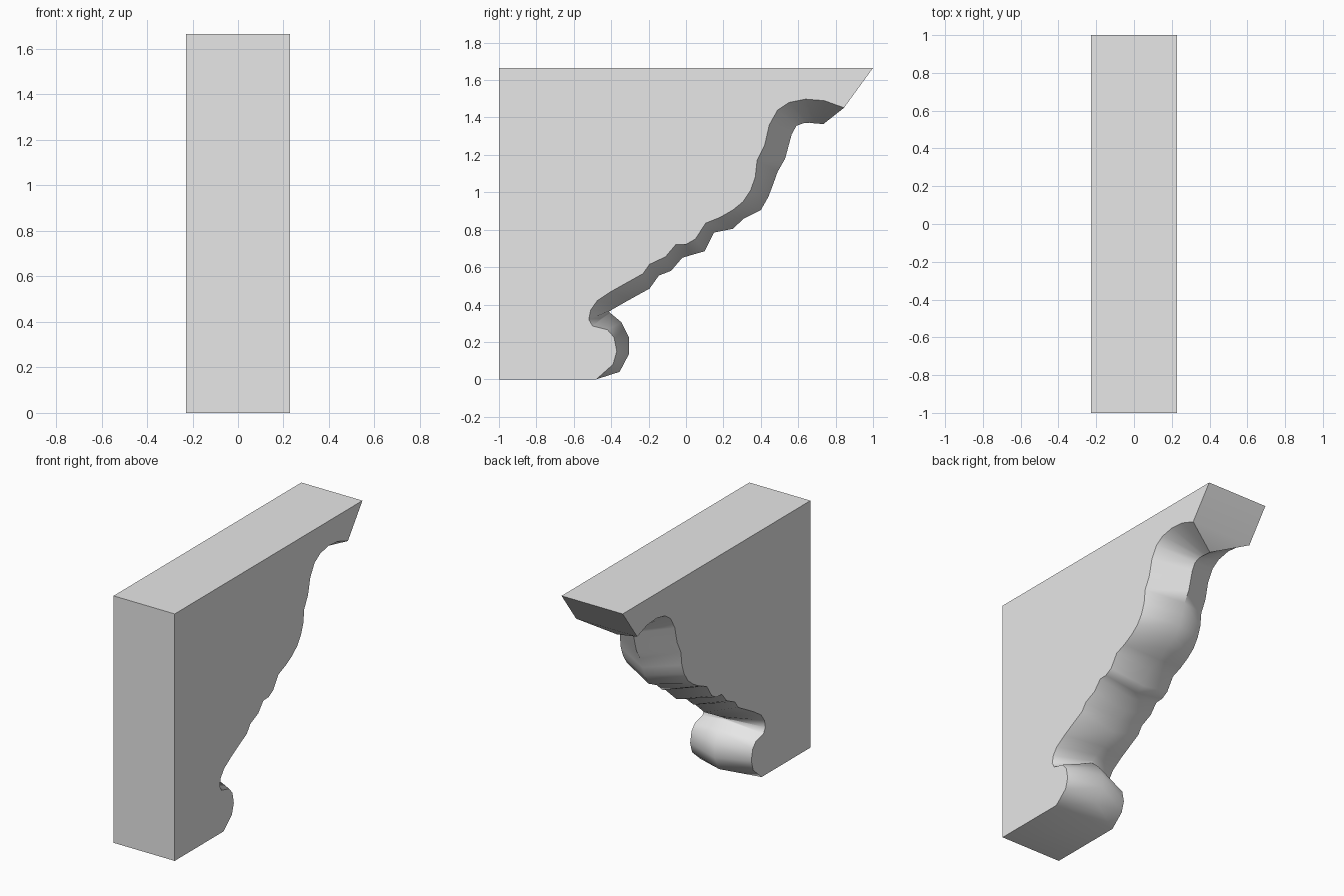
import bpy
import bmesh
from math import radians

default_cube = bpy.data.objects.get("Cube")
if default_cube:
    bpy.data.objects.remove(default_cube, do_unlink=True)

HALF_WIDTH = 0.228
HEIGHT = 1.665

# Carved edge from foot to tip: (side y, side z, ridge y, ridge z)
CARVING = [
    (-.48, 0, -.48, 0), (-.39, .08, -.355, .04),
    (-.37, .15, -.305, .135), (-.385, .225, -.305, .225),
    (-.42, .265, -.345, .305), (-.5, .285, -.405, .355),
    (-.52, .32, -.412, .362), (-.51, .37, -.4, .37),
    (-.475, .42, -.36, .393), (-.4, .47, -.3, .427),
    (-.23, .565, -.195, .485), (-.195, .615, -.145, .555),
    (-.11, .655, -.08, .58), (-.055, .72, -.02, .65),
    (0, .722, .03, .665), (.05, .75, .1, .685),
    (.105, .835, .15, .785), (.18, .865, .25, .805),
    (.25, .905, .31, .86), (.305, .95, .4, .905),
    (.345, 1.01, .44, .975), (.37, 1.08, .465, 1.04),
    (.38, 1.17, .49, 1.11), (.42, 1.25, .53, 1.18),
    (.445, 1.36, .565, 1.31), (.49, 1.44, .59, 1.355),
    (.55, 1.48, .63, 1.37), (.64, 1.498, .66, 1.372),
    (.74, 1.49, .69, 1.368), (.845, 1.452, .735, 1.365),
]


def make_material(name, color):
    material = bpy.data.materials.new(name)
    material.use_nodes = True
    material.diffuse_color = color
    shader = next(n for n in material.node_tree.nodes if n.type == "BSDF_PRINCIPLED")
    shader.inputs["Base Color"].default_value = color
    return material


def add_line(bm, x, points):
    return [bm.verts.new((x, y, z)) for y, z in points]


def add_strip(bm, first, second):
    for i in range(len(first) - 1):
        bm.faces.new((first[i], first[i + 1], second[i + 1], second[i]))


bm = bmesh.new()
side_points = [row[:2] for row in CARVING]
ridge = add_line(bm, 0, [row[2:] for row in CARVING])
outline = [(1, HEIGHT), (-1, HEIGHT), (-1, 0)]

# Flat cheeks, each joined to the central ridge by a carved strip
edges, corners = [], []
for x in (-HALF_WIDTH, HALF_WIDTH):
    edge = add_line(bm, x, side_points)
    corner = add_line(bm, x, outline)
    bm.faces.new(edge + corner)
    add_strip(bm, edge, ridge)
    edges.append(edge)
    corners.append(corner)

# Top, wall face and underside of the foot
add_strip(bm, corners[0], corners[1])
bm.faces.new((corners[0][-1], corners[1][-1], edges[1][0], ridge[0], edges[0][0]))

# Slanted tip and the small triangle under it
bm.faces.new((edges[0][-1], edges[1][-1], corners[1][0], corners[0][0]))
bm.faces.new((edges[0][-1], ridge[-1], edges[1][-1]))

bmesh.ops.recalc_face_normals(bm, faces=bm.faces[:])
mesh = bpy.data.meshes.new("carved_bracket")
bm.to_mesh(mesh)
bm.free()

bracket = bpy.data.objects.new("carved_bracket", mesh)
bpy.context.collection.objects.link(bracket)
mesh.materials.append(make_material("light_grey", (0.8, 0.8, 0.8, 1)))

# Smooth carving with crisp outer edges
bpy.ops.object.select_all(action="DESELECT")
bracket.select_set(True)
bpy.context.view_layer.objects.active = bracket
bpy.ops.object.shade_smooth_by_angle(angle=radians(55))
